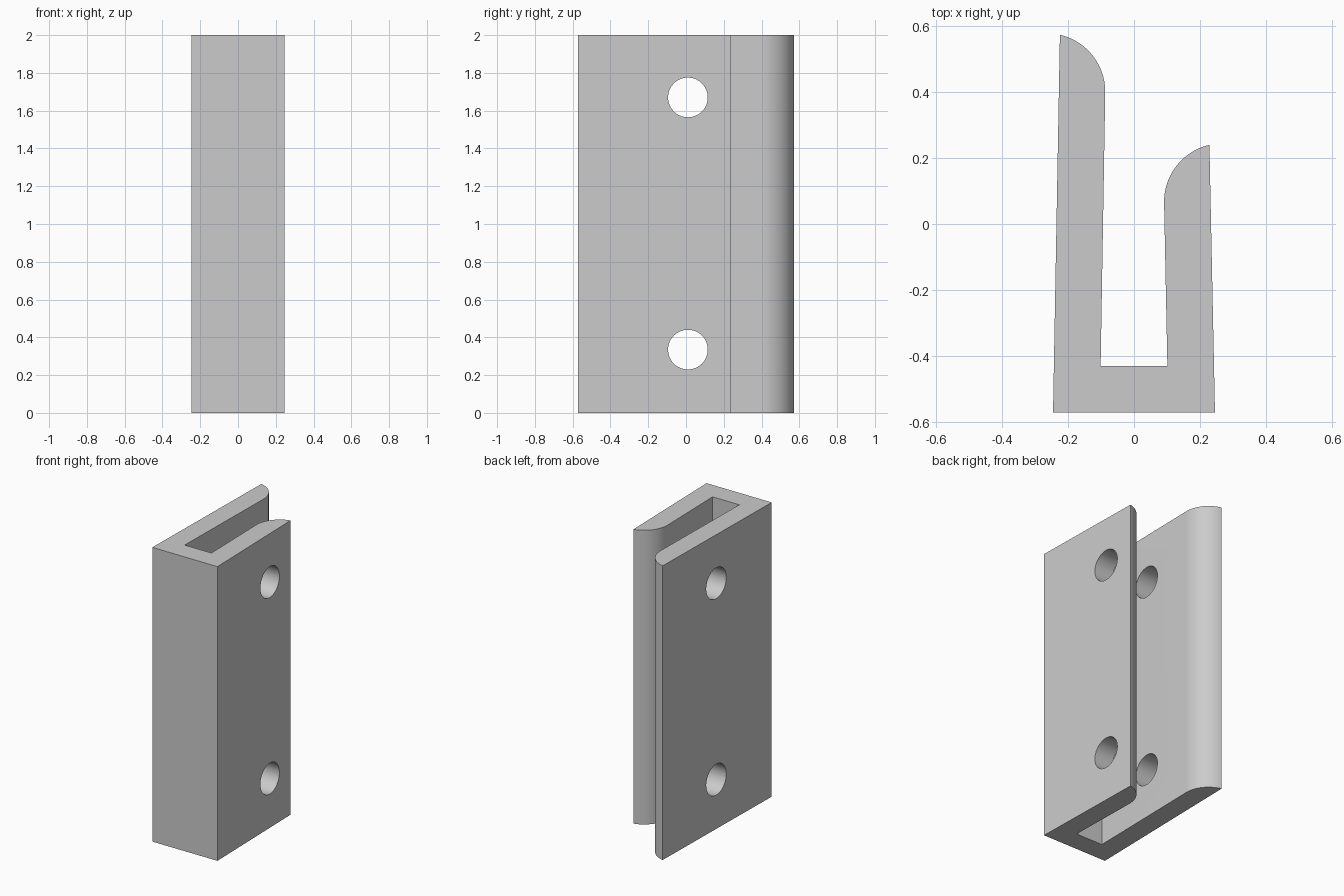
import bpy
import bmesh
from math import sin, cos, pi, radians

default_cube = bpy.data.objects.get("Cube")
if default_cube:
    bpy.data.objects.remove(default_cube, do_unlink=True)

HEIGHT = 2.0
LIP_RADIUS = 0.177
LIP_STEPS = 20

grey = bpy.data.materials.new("plain grey")
grey.use_nodes = True
colour = (0.6, 0.6, 0.6, 1)
grey.diffuse_color = colour
grey.node_tree.nodes["Principled BSDF"].inputs["Base Color"].default_value = colour


def lip(side, inner_x, start_y):
    """Rounded lip from the inner wall up to the tip of an arm."""
    points = []
    for i in range(LIP_STEPS + 1):
        a = radians(77) * i / LIP_STEPS
        x = inner_x + LIP_RADIUS * (1 - cos(a))
        points.append((side * x, start_y + LIP_RADIUS * sin(a)))
    return points


# Channel: slightly tapered U profile with one long and one short arm
profile = [(-0.245, -0.571), (0.245, -0.571)]
profile += lip(1, 0.091, 0.067)[::-1]
profile += [(0.101, -0.429), (-0.101, -0.429)]
profile += lip(-1, 0.087, 0.4)

bm = bmesh.new()
base = bm.faces.new([bm.verts.new((x, y, 0)) for x, y in profile])
extruded = bmesh.ops.extrude_face_region(bm, geom=[base])["geom"]
top = [g for g in extruded if isinstance(g, bmesh.types.BMVert)]
bmesh.ops.translate(bm, verts=top, vec=(0, 0, HEIGHT))
bmesh.ops.recalc_face_normals(bm, faces=bm.faces)
mesh = bpy.data.meshes.new("clip_channel")
bm.to_mesh(mesh)
bm.free()
mesh.materials.append(grey)
channel = bpy.data.objects.new("clip_channel", mesh)
bpy.context.collection.objects.link(channel)

# Two screw holes through both arms
for z in (0.335, 1.67):
    bpy.ops.mesh.primitive_cylinder_add(
        vertices=64, radius=0.105, depth=1,
        location=(0, 0.01, z), rotation=(0, pi / 2, 0))
    cutter = bpy.context.object
    cutter.name = "hole_cutter"
    cutter.hide_render = True
    cutter.data.materials.append(grey)
    hole = channel.modifiers.new("screw_hole", "BOOLEAN")
    hole.operation = "DIFFERENCE"
    hole.solver = "EXACT"
    hole.object = cutter
    bpy.context.view_layer.objects.active = channel
    bpy.ops.object.modifier_apply(modifier=hole.name)
    bpy.data.objects.remove(cutter, do_unlink=True)

# Smooth lips and holes, crisp corners
bpy.ops.object.select_all(action="DESELECT")
channel.select_set(True)
bpy.context.view_layer.objects.active = channel
bpy.ops.object.shade_smooth_by_angle(angle=radians(30))
